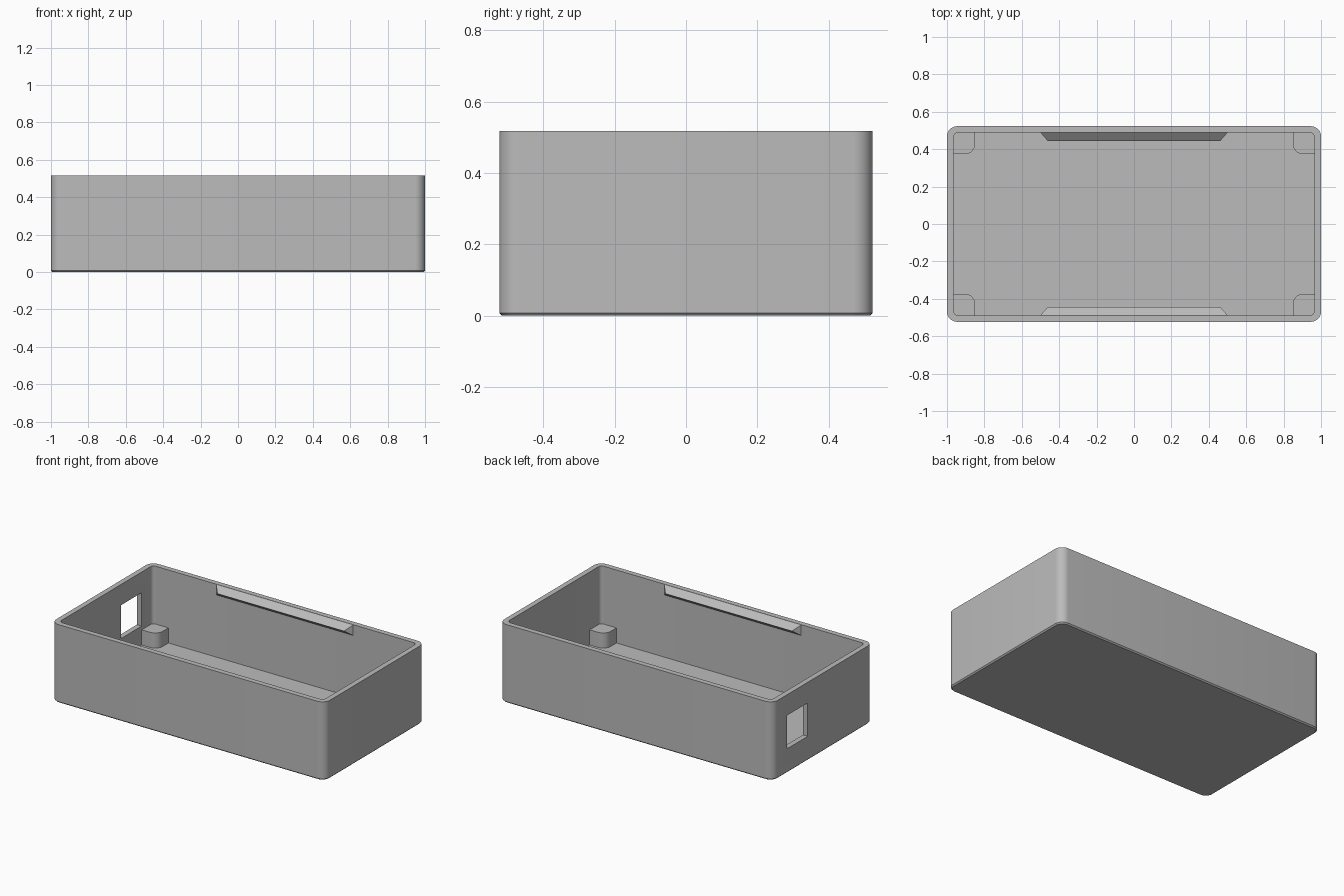
import bpy, bmesh, math

if "Cube" in bpy.data.objects:
    bpy.data.objects.remove(bpy.data.objects["Cube"], do_unlink=True)

HX, HY, H = 1.0, 0.523, 0.517     # outer half sizes and height
WALL, FLOOR = 0.035, 0.035
IX, IY = HX - WALL, HY - WALL

grey = bpy.data.materials.new("plastic_grey")
grey.use_nodes = True
grey.diffuse_color = (0.5, 0.5, 0.5, 1)
grey.node_tree.nodes["Principled BSDF"].inputs["Base Color"].default_value = (0.5, 0.5, 0.5, 1)


def finish(name, bm, smooth=True):
    bmesh.ops.recalc_face_normals(bm, faces=bm.faces)
    mesh = bpy.data.meshes.new(name)
    bm.to_mesh(mesh)
    bm.free()
    obj = bpy.data.objects.new(name, mesh)
    bpy.context.collection.objects.link(obj)
    mesh.materials.append(grey)
    if smooth:
        shade(obj)
    return obj


def shade(obj):
    bpy.ops.object.select_all(action='DESELECT')
    obj.select_set(True)
    bpy.context.view_layer.objects.active = obj
    bpy.ops.object.shade_smooth_by_angle(angle=math.radians(30))


def arc(cx, cy, r, start, steps=8):
    angles = [start + math.pi / 2 * i / steps for i in range(steps + 1)]
    return [(cx + r * math.cos(a), cy + r * math.sin(a)) for a in angles]


def rounded_rect(hx, hy, r):
    pts = []
    for i, (sx, sy) in enumerate([(1, 1), (-1, 1), (-1, -1), (1, -1)]):
        pts += arc(sx * (hx - r), sy * (hy - r), r, i * math.pi / 2)
    return pts


def loft(rings):
    """Skin a stack of (outline, z) rings and cap both ends."""
    bm = bmesh.new()
    loops = [[bm.verts.new((x, y, z)) for x, y in pts] for pts, z in rings]
    for a, b in zip(loops, loops[1:]):
        for i in range(len(a)):
            j = (i + 1) % len(a)
            bm.faces.new((a[i], a[j], b[j], b[i]))
    bm.faces.new(loops[0])
    bm.faces.new(loops[-1])
    return bm


# Open tray with a slightly chamfered bottom edge
E = 0.008
outer, inner = rounded_rect(HX, HY, 0.055), rounded_rect(IX, IY, 0.024)
tray = finish("tray", loft([
    (rounded_rect(HX - E, HY - E, 0.055 - E), 0), (outer, E),
    (outer, H), (inner, H), (inner, FLOOR)]), smooth=False)

# Port opening through the right-hand end wall
bm = bmesh.new()
bmesh.ops.create_cube(bm, size=1)
bmesh.ops.scale(bm, vec=(0.2, 0.215, 0.22), verts=bm.verts)
bmesh.ops.translate(bm, vec=(-HX, 0.265, 0.27), verts=bm.verts)
cutter = finish("port_cutter", bm, smooth=False)
cutter.hide_render = True
cut = tray.modifiers.new("port", 'BOOLEAN')
cut.operation, cut.object, cut.solver = 'DIFFERENCE', cutter, 'EXACT'
bpy.context.view_layer.objects.active = tray
bpy.ops.object.modifier_apply(modifier=cut.name)
bpy.data.objects.remove(cutter, do_unlink=True)
shade(tray)

# Corner support posts with one rounded corner
PX, PY, R, SINK = 0.85, 0.373, 0.055, 0.01
for sx, side in ((1, "left"), (-1, "right")):
    for sy, end in ((1, "back"), (-1, "front")):
        pts = arc(PX + R, PY + R, R, math.pi)
        pts += [(IX + SINK, PY), (IX + SINK, IY + SINK), (PX, IY + SINK)]
        pts = [(sx * x, sy * y) for x, y in pts]
        finish(f"{end}_{side}_post", loft([(pts, FLOOR - SINK), (pts, 0.135)]))

# Wedge-shaped snap ridges along the long walls
for sy, end in ((1, "back"), (-1, "front")):
    bm = bmesh.new()
    sections = []
    for sx in (-1, 1):
        sections.append([bm.verts.new((sx * x, sy * y, z)) for x, y, z in
                         ((0.5, IY, H - 0.001), (0.462, IY - 0.043, 0.481), (0.5, IY, 0.446))])
    a, b = sections
    bm.faces.new(a)
    bm.faces.new(b)
    for i in range(3):
        j = (i + 1) % 3
        bm.faces.new((a[i], a[j], b[j], b[i]))
    finish(f"{end}_snap_ridge", bm, smooth=False)
